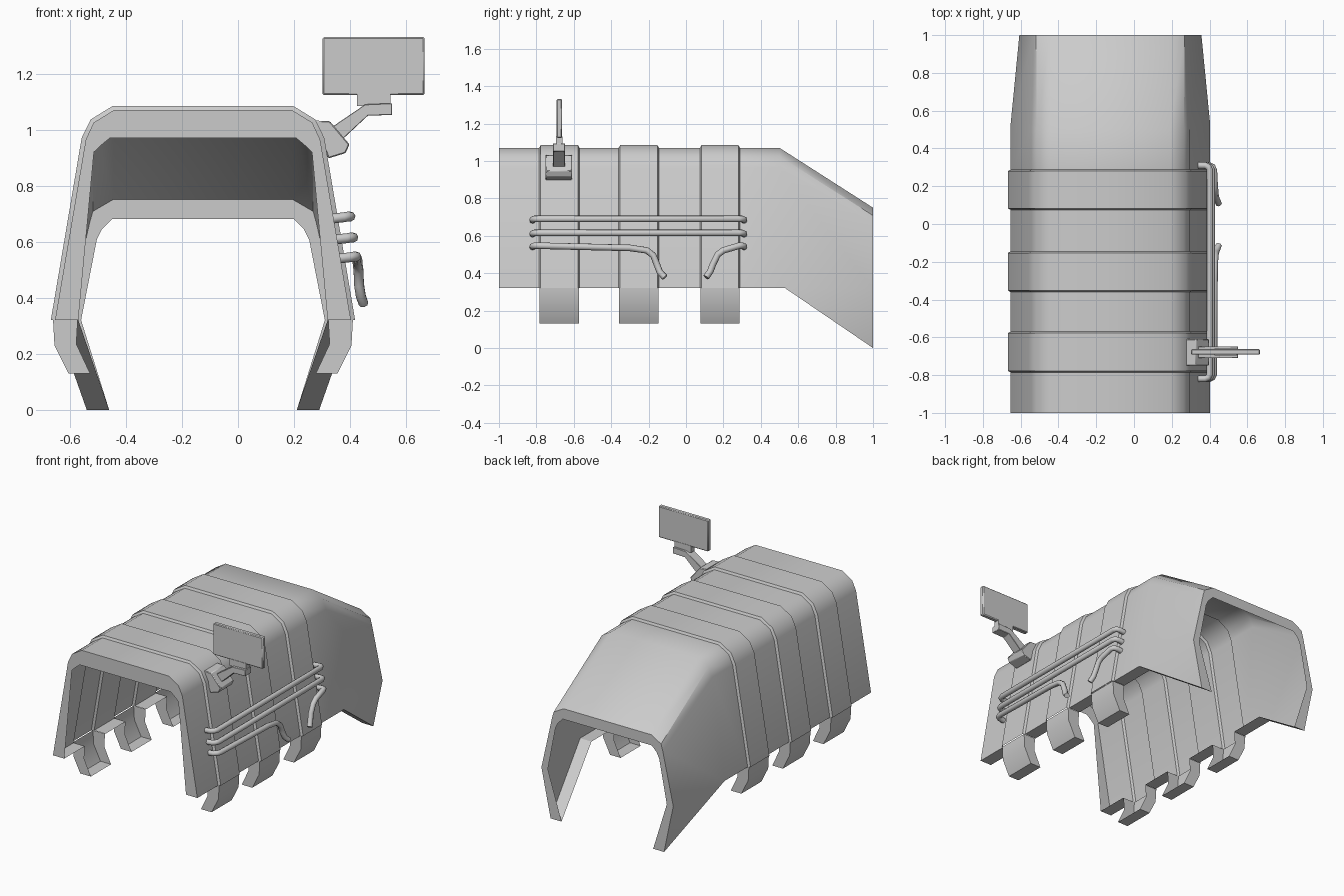
import bpy, bmesh, math

if "Cube" in bpy.data.objects:
    bpy.data.objects.remove(bpy.data.objects["Cube"])

CX = -0.125  # centre line of the arch


def finish(name, bm, angle=30):
    bmesh.ops.remove_doubles(bm, verts=bm.verts, dist=0.0005)
    bmesh.ops.dissolve_degenerate(bm, edges=bm.edges, dist=0.0002)
    bmesh.ops.recalc_face_normals(bm, faces=bm.faces)
    me = bpy.data.meshes.new(name)
    bm.to_mesh(me)
    bm.free()
    ob = bpy.data.objects.new(name, me)
    bpy.context.collection.objects.link(ob)
    bpy.ops.object.select_all(action='DESELECT')
    ob.select_set(True)
    bpy.context.view_layer.objects.active = ob
    bpy.ops.object.shade_smooth_by_angle(angle=math.radians(angle))
    return ob


def arch(half, y, y_low=None):
    """Mirror a half profile of (half width, z) into a full ring."""
    ys = [y if (y_low is None or z > 0.5) else y_low for _, z in half]
    left = [(CX - h, yy, z) for (h, z), yy in zip(half, ys)]
    right = [(CX + h, yy, z) for (h, z), yy in zip(half, ys)]
    return left + right[::-1]


def loft(bm, rings):
    """Skin consecutive rings, skipping repeated points."""
    seen = {}

    def vert(p):
        key = tuple(round(c, 4) for c in p)
        if key not in seen:
            seen[key] = bm.verts.new(p)
        return seen[key]
    rows = [[vert(p) for p in r] for r in rings]
    for a, b in zip(rows, rows[1:]):
        for i in range(len(a) - 1):
            quad = list(dict.fromkeys((a[i], a[i + 1], b[i + 1], b[i])))
            if len(quad) > 2:
                bm.faces.new(quad)


def prism(name, pts, y0, y1, bevel=0, sides=None):
    """Extrude an x-z outline along y; sides limits how many walls are made."""
    bm = bmesh.new()
    a = [bm.verts.new((x, y0, z)) for x, z in pts]
    b = [bm.verts.new((x, y1, z)) for x, z in pts]
    bm.faces.new(a)
    bm.faces.new(b[::-1])
    for i in range(len(pts) if sides is None else sides):
        j = (i + 1) % len(pts)
        bm.faces.new((a[j], a[i], b[i], b[j]))
    ob = finish(name, bm)
    if bevel:
        m = ob.modifiers.new('bevel', 'BEVEL')
        m.width, m.segments = bevel, 1
    return ob


# Arched sheet shell with raised bands and sloped rear hood, flanged at both ends
outer = [(.528, .32), (.528, .32), (.418, .965), (.39, 1.025), (.317, 1.07)]
raised = [(.543, .32), (.543, .32), (.433, .97), (.401, 1.036), (.321, 1.085)]
inner = [(.445, .32), (.445, .32), (.389, .92), (.36, .947), (.332, .97)]
rear_out = [(.415, 0), (.482, .32), (.405, .665), (.393, .708), (.321, .75)]
rear_in = [(.335, 0), (.435, .32), (.379, .607), (.36, .645), (.325, .68)]
bands = [(-.785, -.57), (-.36, -.145), (.075, .288)]

bm = bmesh.new()
rings = [arch(inner, -1), arch(outer, -1)]
for y0, y1 in bands:
    rings += [arch(outer, y0), arch(raised, y0 + .008),
              arch(raised, y1 - .008), arch(outer, y1)]
rings += [arch(outer, .5, .53), arch(rear_out, 1), arch(rear_in, 1)]
loft(bm, rings)
finish('arched_shell', bm, 35)

# Lower edge strips between the feet and along the hood
cuts = [-1] + [y for b in bands for y in b] + [.53]
for k, side in ((0, 'left'), (-1, 'right')):
    bm = bmesh.new()
    for y0, y1 in zip(cuts[::2], cuts[1::2]):
        loft(bm, [[arch(outer, y)[k], arch(inner, y)[k]] for y in (y0, y1)])
    loft(bm, [[arch(outer, .53)[k], arch(inner, .53)[k]],
              [arch(rear_out, 1)[k], arch(rear_in, 1)[k]]])
    finish(f'lower_edge_{side}', bm)

# Feet under each band, open on the inside
foot = [(.535, .32), (.53, .23), (.48, .13), (.403, .13), (.452, .235), (.447, .32)]
for n, (y0, y1) in enumerate(bands):
    for s, side in ((-1, 'left'), (1, 'right')):
        prism(f'foot_{side}_{n}', [(CX + s * h, z) for h, z in foot],
              y0 + .002, y1 - .002, sides=3)

# Screen on a bent arm
prism('arm_mount', [(.275, 1.032), (.328, 1.03), (.398, .947), (.384, .916),
                    (.322, .897), (.30, .96)], -.75, -.61, .004)
prism('screen_arm', [(.325, 1.002), (.454, 1.09), (.55, 1.094), (.55, 1.052),
                     (.464, 1.05), (.364, .957)], -.71, -.648, .002)
prism('screen_stem', [(.425, 1.085), (.545, 1.085), (.545, 1.13), (.425, 1.13)], -.695, -.66)
prism('screen', [(.302, 1.123), (.666, 1.123), (.666, 1.33), (.302, 1.33)], -.692, -.662, .005)


# Side pipes
def pipe(name, pts, r=.0175):
    cu = bpy.data.curves.new(name, 'CURVE')
    cu.dimensions = '3D'
    cu.bevel_depth, cu.bevel_resolution, cu.use_fill_caps = r, 2, True
    sp = cu.splines.new('POLY')
    sp.points.add(len(pts) - 1)
    for p, c in zip(sp.points, pts):
        p.co = (*c, 1)
    sp.use_smooth = True
    ob = bpy.data.objects.new(name, cu)
    bpy.context.collection.objects.link(ob)


def bend(x_wall, x, y, z, s):
    """Points from the wall around the corner into the run."""
    return [(x_wall, y, z - .008), (x - .025, y, z - .003),
            (x - .008, y - s * .008, z), (x, y - s * .026, z)]


for n, (x, z) in enumerate([(.402, .69), (.412, .615)]):
    pipe(f'side_pipe_{n}', bend(.335, x, -.82, z, -1) + bend(.335, x, .31, z, 1)[::-1])
pipe('hose_front', bend(.35, .423, -.82, .547, -1)
     + [(.426, -.30, .535), (.427, -.21, .522), (.43, -.175, .495), (.432, -.155, .445),
        (.438, -.14, .405), (.448, -.113, .378)])
pipe('hose_rear', bend(.35, .423, .31, .547, 1)
     + [(.427, .20, .522), (.43, .17, .50), (.432, .145, .45),
        (.438, .13, .41), (.448, .108, .378)])
